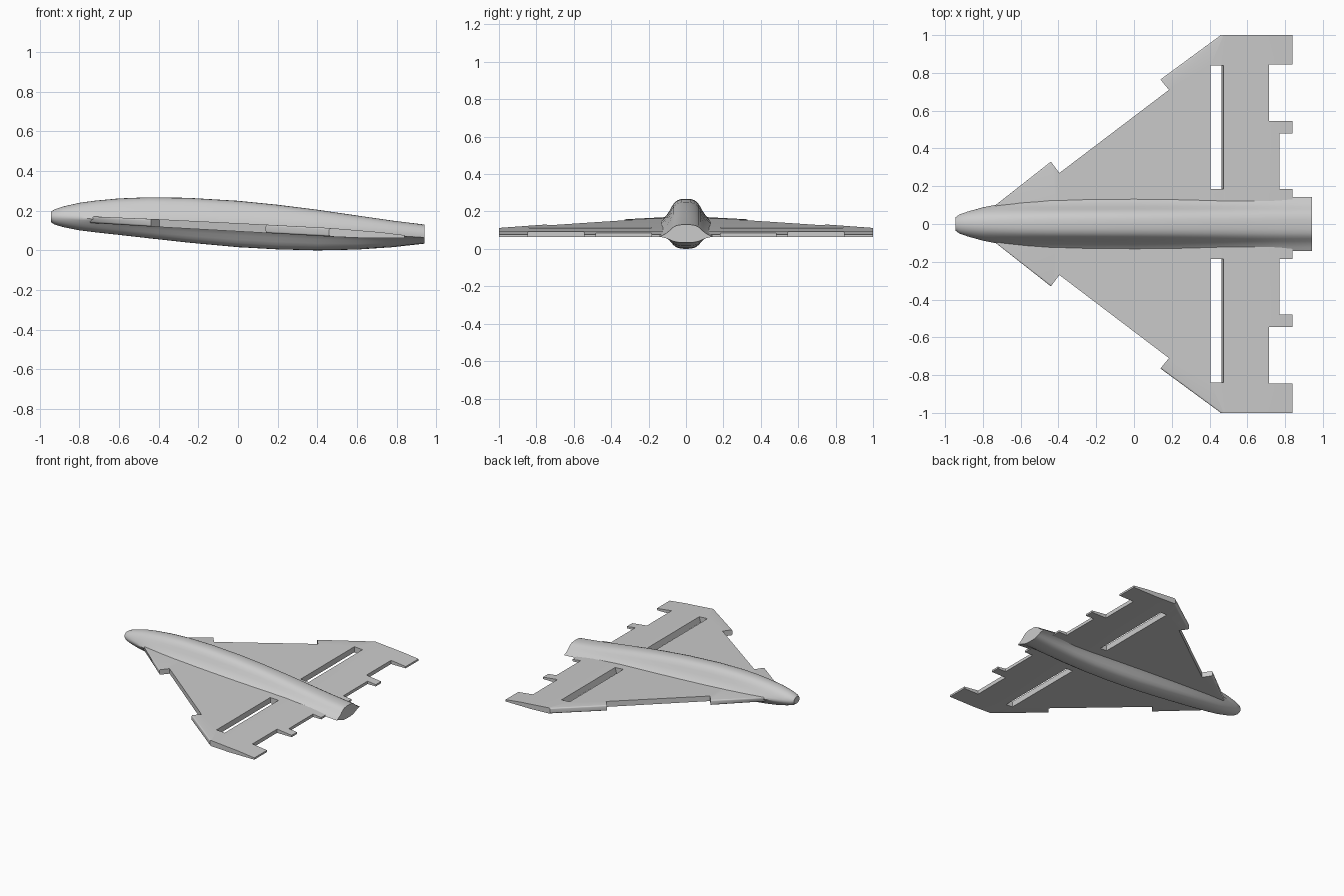
import bpy, bmesh, math
from mathutils import Vector

cube = bpy.data.objects.get("Cube")
if cube:
    bpy.data.objects.remove(cube, do_unlink=True)

grey = bpy.data.materials.new("light_grey")
grey.use_nodes = True
grey.diffuse_color = (0.6, 0.6, 0.6, 1)
grey.node_tree.nodes["Principled BSDF"].inputs["Base Color"].default_value = (0.6, 0.6, 0.6, 1)


def finish(bm, name, angle):
    bmesh.ops.recalc_face_normals(bm, faces=bm.faces)
    mesh = bpy.data.meshes.new(name)
    bm.to_mesh(mesh)
    bm.free()
    mesh.materials.append(grey)
    obj = bpy.data.objects.new(name, mesh)
    bpy.context.collection.objects.link(obj)
    bpy.ops.object.select_all(action="DESELECT")
    obj.select_set(True)
    bpy.context.view_layer.objects.active = obj
    bpy.ops.object.shade_smooth_by_angle(angle=math.radians(angle))
    return obj


def lookup(table, x):
    """Linear interpolation in a list of (x, value) pairs."""
    for (x0, v0), (x1, v1) in zip(table, table[1:]):
        if x <= x1:
            return v0 + (v1 - v0) * max(0, (x - x0) / (x1 - x0))
    return table[-1][1]


# Fuselage: bell-shaped sections that round off into an ellipse at the nose
BELL = [(1, 0), (.86, .14), (.74, .29), (.64, .46), (.55, .65),
        (.46, .81), (.34, .93), (.18, .99), (0, 1)]
# x, half width, top, side edge, bottom, bell amount
STATIONS = [
    (-.945, .035, .195, .170, .143, 0),
    (-.925, .050, .207, .169, .130, 0),
    (-.88, .066, .222, .167, .117, .1),
    (-.80, .088, .240, .163, .101, .3),
    (-.72, .104, .251, .158, .091, .5),
    (-.60, .122, .262, .152, .078, .75),
    (-.45, .136, .268, .147, .061, .95),
    (-.25, .142, .265, .138, .039, 1),
    (0, .144, .250, .126, .016, 1),
    (.20, .144, .230, .115, .005, 1),
    (.40, .144, .205, .102, 0, 1),
    (.60, .144, .176, .088, .004, 1),
    (.78, .143, .150, .075, .016, 1),
    (.942, .142, .130, .065, .034, 1),
]


def section(x, half, top, mid, bottom, bell):
    n = len(BELL) - 1
    quarter = []
    for i, (w, h) in enumerate(BELL):
        a = math.pi / 2 * i / n
        quarter.append((bell * w + (1 - bell) * math.cos(a),
                        bell * h + (1 - bell) * math.sin(a)))
    ring = [(w * half, mid + h * (top - mid)) for w, h in quarter]
    ring += [(-w * half, mid + h * (top - mid)) for w, h in quarter[-2::-1]]
    ring += [(-w * half, mid + h * (bottom - mid)) for w, h in quarter[1:]]
    ring += [(w * half, mid + h * (bottom - mid)) for w, h in quarter[-2:0:-1]]
    return [Vector((x, y, z)) for y, z in ring]


bm = bmesh.new()
rings = [[bm.verts.new(p) for p in section(*s)] for s in STATIONS]
for a, b in zip(rings, rings[1:]):
    for i in range(len(a)):
        j = (i + 1) % len(a)
        bm.faces.new((a[i], a[j], b[j], b[i]))
bm.faces.new(rings[0])
bm.faces.new(rings[-1])
finish(bm, "fuselage", 40)

# Wing: half planform with slat, flap and slot cut-outs
OUTLINE = [(-.86, 0), (-.44, .33), (-.395, .27), (.185, .71), (.14, .765),
           (.46, 1), (.84, 1), (.84, .845), (.715, .845), (.715, .545),
           (.84, .545), (.84, .48), (.77, .48), (.77, .185), (.84, .185), (.84, 0)]
UPPER = [(-.86, .176), (-.4, .157), (.14, .130), (.475, .112), (.715, .092), (.84, .077)]
LOWER = [(-.86, .145), (-.4, .118), (.14, .088), (.475, .069), (.62, .063), (.84, .063)]
SLOT_X, SLOT_Y = (.405, .475), (.185, .84)

bm = bmesh.new()
bm.faces.new([bm.verts.new((x, y, 0)) for x, y in OUTLINE])
bmesh.ops.triangulate(bm, faces=bm.faces)
cuts = [((x, 0, 0), (1, 0, 0)) for x in (-.4, .14, *SLOT_X, .62, .715)]
cuts += [((0, y, 0), (0, 1, 0)) for y in SLOT_Y]
for co, no in cuts:
    bmesh.ops.bisect_plane(bm, geom=bm.verts[:] + bm.edges[:] + bm.faces[:],
                           plane_co=co, plane_no=no, dist=1e-5)


def in_slot(c, margin=0):
    return (SLOT_X[0] - margin < c.x < SLOT_X[1] + margin
            and SLOT_Y[0] - margin < c.y < SLOT_Y[1] + margin)


bmesh.ops.delete(bm, geom=[f for f in bm.faces if in_slot(f.calc_center_median())],
                 context="FACES")

# Thicken the planform between the lower and upper skins
extruded = bmesh.ops.extrude_face_region(bm, geom=bm.faces[:], use_keep_orig=True)
upper = {g for g in extruded["geom"] if isinstance(g, bmesh.types.BMVert)}
for v in bm.verts:
    v.co.z = lookup(UPPER if v in upper else LOWER, v.co.x)
    if v not in upper and in_slot(v.co, .001) and v.co.x > .47:
        v.co.x -= .012
root = [f for f in bm.faces if all(abs(v.co.y) < 1e-5 for v in f.verts)]
bmesh.ops.delete(bm, geom=root, context="FACES")
bmesh.ops.dissolve_limit(bm, angle_limit=.002, verts=bm.verts, edges=bm.edges)


# Round the fixed leading-edge pieces
def on_leading_edge(v, start, end):
    (x0, y0), (x1, y1) = start, end
    off = (v.co.x - x0) * (y1 - y0) - (v.co.y - y0) * (x1 - x0)
    return abs(off) < .001 and x0 - .001 < v.co.x < x1 + .001


pieces = [(OUTLINE[0], OUTLINE[1]), (OUTLINE[4], OUTLINE[5])]
nose_edges = [e for e in bm.edges
              if abs(e.verts[0].co.x - e.verts[1].co.x) > .01
              and any(all(on_leading_edge(v, *p) for v in e.verts) for p in pieces)]
bmesh.ops.bevel(bm, geom=nose_edges, offset=.014, segments=4, profile=.5,
                affect="EDGES", clamp_overlap=True)
wing = finish(bm, "wing", 30)
mirror = wing.modifiers.new("other_side", "MIRROR")
mirror.use_axis = (False, True, False)
bpy.ops.object.modifier_move_to_index(modifier=mirror.name, index=0)
